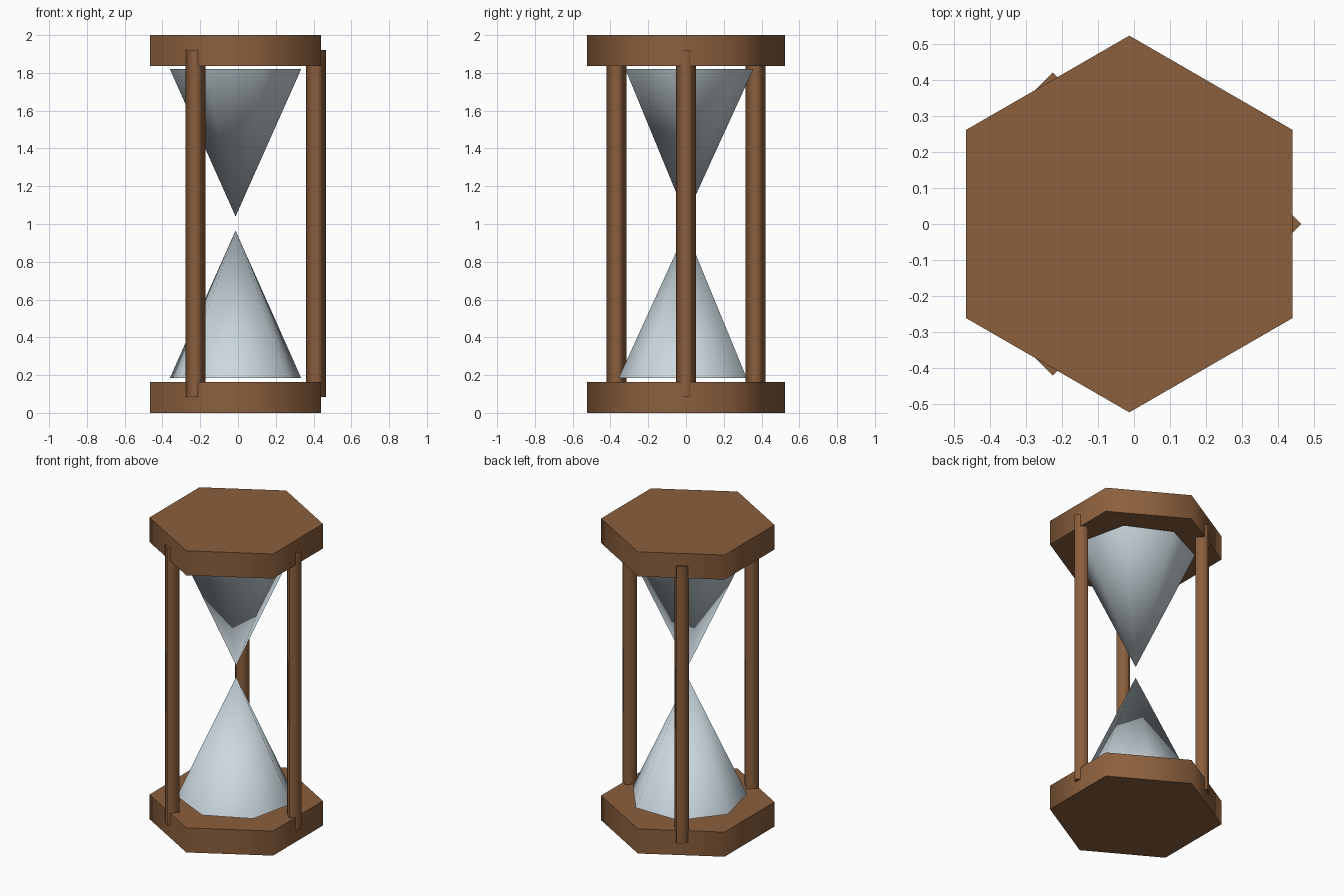
import bpy, bmesh, math

if "Cube" in bpy.data.objects:
    bpy.data.objects.remove(bpy.data.objects["Cube"])

CX = -0.013  # axis of the hourglass


def material(name, rgb):
    m = bpy.data.materials.new(name)
    m.diffuse_color = (*rgb, 1.0)
    m.use_nodes = True
    m.node_tree.nodes["Principled BSDF"].inputs["Base Color"].default_value = m.diffuse_color
    return m


wood = material("brown wood", (0.258, 0.115, 0.047))
glass = material("pale glass", (0.60, 0.69, 0.74))


def solid(name, mat, sides, start, x, y, z0, r0, z1, r1):
    """Prism or cone with smooth sides and flat ends; a zero radius makes a tip."""
    bm = bmesh.new()

    def ring(z, r):
        if r == 0:
            return [bm.verts.new((x, y, z))] * sides
        angles = [start + 2 * math.pi * i / sides for i in range(sides)]
        return [bm.verts.new((x + r * math.cos(a), y + r * math.sin(a), z)) for a in angles]

    low, high = ring(z0, r0), ring(z1, r1)
    for i in range(sides):
        j = (i + 1) % sides
        corners = list(dict.fromkeys((low[i], low[j], high[j], high[i])))
        bm.faces.new(corners).smooth = True
    if r0:
        bm.faces.new(low[::-1])
    if r1:
        bm.faces.new(high)
    bmesh.ops.recalc_face_normals(bm, faces=bm.faces)
    me = bpy.data.meshes.new(name)
    bm.to_mesh(me)
    bm.free()
    me.materials.append(mat)
    ob = bpy.data.objects.new(name, me)
    bpy.context.collection.objects.link(ob)
    return ob


# Hexagonal end plates
for name, z in (("bottom_plate", 0.0), ("top_plate", 1.837)):
    solid(name, wood, 6, math.pi / 2, CX, 0, z, 0.523, z + 0.163, 0.523)

# Three square posts, set corner-on
for i in range(3):
    a = 2 * math.pi * i / 3
    solid(f"post_{i + 1}", wood, 4, 0, CX + 0.425 * math.cos(a), 0.425 * math.sin(a),
          0.083, 0.053, 1.92, 0.053)

# Seven-sided glass cones, tip to tip
solid("lower_glass", glass, 7, -math.pi / 2, CX, 0, 0.184, 0.357, 0.965, 0)
solid("upper_glass", glass, 7, math.pi / 2, CX, 0, 1.04, 0, 1.821, 0.357)
